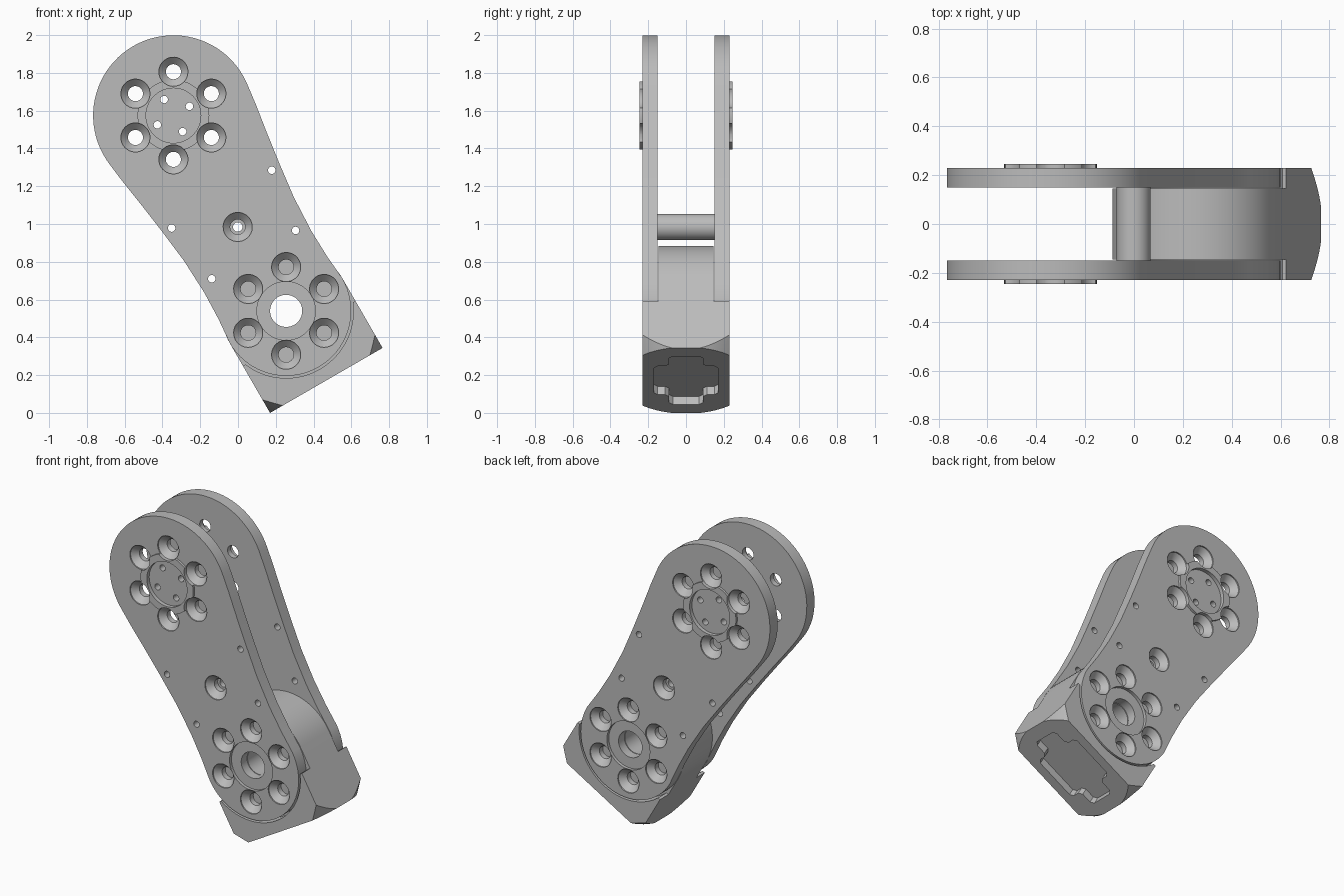
import bpy, bmesh
from math import sin, cos, pi, radians
from mathutils import Matrix, Vector

cube = bpy.data.objects.get("Cube")
if cube:
    bpy.data.objects.remove(cube, do_unlink=True)

grey = bpy.data.materials.new("machined_grey")
grey.use_nodes = True
grey.diffuse_color = (0.5, 0.5, 0.5, 1)
grey.node_tree.nodes["Principled BSDF"].inputs["Base Color"].default_value = (0.5, 0.5, 0.5, 1)

# The link is built upright around its lower joint, then leaned over
LEAN = Matrix.Translation((0.255, 0, 0.54)) @ Matrix.Rotation(radians(-30), 4, 'Y')
TOP = 1.194      # upper joint height along the link
PIN = 0.513      # spacer height along the link
BOLT_R = 0.232
IN, OUT = 0.15, 0.23


def arc(r, a0, a1, n, cz=0):
    return [(r * cos(radians(a0 + (a1 - a0) * i / n)),
             cz + r * sin(radians(a0 + (a1 - a0) * i / n))) for i in range(n + 1)]


def prism(bm, pts, y0, y1):
    """Extrude an x/z outline along y."""
    a = [bm.verts.new((x, y0, z)) for x, z in pts]
    b = [bm.verts.new((x, y1, z)) for x, z in pts]
    bm.faces.new(a)
    bm.faces.new(b[::-1])
    for i in range(len(a)):
        j = (i + 1) % len(a)
        bm.faces.new((a[i], b[i], b[j], a[j]))


def lathe(bm, profile, x=0, z=0, n=32, closed=False, turn=Matrix()):
    """Revolve (radius, y) points around a y axis; zero radius closes the end."""
    rings = []
    for r, y in profile:
        count = n if r else 1
        rings.append([bm.verts.new(turn @ Vector((x + r * cos(2 * pi * i / n), y, z + r * sin(2 * pi * i / n))))
                      for i in range(count)])
    pairs = list(zip(rings, rings[1:])) + ([(rings[-1], rings[0])] if closed else [])
    for a, b in pairs:
        for i in range(n):
            j = (i + 1) % n
            quad = [a[i % len(a)], a[j % len(a)], b[j % len(b)], b[i % len(b)]]
            bm.faces.new(list(dict.fromkeys(quad)))


def rod(bm, r, y0, y1, x=0, z=0, n=32):
    lathe(bm, [(0, y0), (r, y0), (r, y1), (0, y1)], x, z, n)


def make(name, bm):
    bmesh.ops.recalc_face_normals(bm, faces=bm.faces)
    me = bpy.data.meshes.new(name)
    bm.to_mesh(me)
    bm.free()
    me.materials.append(grey)
    ob = bpy.data.objects.new(name, me)
    bpy.context.collection.objects.link(ob)
    return ob


def carve(ob, bm, op='DIFFERENCE'):
    cutter = make("cutter", bm)
    cutter.hide_render = True
    mod = ob.modifiers.new("carve", 'BOOLEAN')
    mod.operation, mod.solver, mod.object = op, 'EXACT', cutter
    bpy.context.view_layer.objects.active = ob
    bpy.ops.object.modifier_apply(modifier=mod.name)
    bpy.data.objects.remove(cutter, do_unlink=True)


def finish(ob):
    ob.data.transform(LEAN)
    bpy.ops.object.select_all(action='DESELECT')
    ob.select_set(True)
    bpy.context.view_layer.objects.active = ob
    bpy.ops.object.shade_smooth_by_angle(angle=radians(30))


def bolt_circle(bm, s, cz):
    """Six countersunk holes around a joint."""
    for k in range(6):
        a = k * pi / 3
        countersink(bm, s, BOLT_R * cos(a), cz + BOLT_R * sin(a))


def countersink(bm, s, x, z):
    lathe(bm, [(0, s * 0.13), (0.04, s * 0.13), (0.04, s * 0.185), (0.077, s * 0.222),
               (0.077, s * 0.3), (0, s * 0.3)], x, z)


# Waisted side plate outline
flank = [(0.332, 0.14), (0.327, 0.3), (0.336, 0.5), (0.36, 0.7), (0.385, 0.88), (0.408, 1.03)]
outline = (arc(0.344, -180, 0, 36) + flank + arc(0.425, -8, 188, 44, TOP)
           + [(-x, z) for x, z in reversed(flank)])

for s, side in ((-1, "front"), (1, "back")):
    # Side plate with chamfered rim
    bm = bmesh.new()
    prism(bm, outline, s * IN, s * OUT)
    rim = [e for e in bm.edges if abs(e.verts[0].co.y - e.verts[1].co.y) < 1e-5]
    bmesh.ops.bevel(bm, geom=rim, offset=0.01, segments=1, affect='EDGES')
    plate = make(side + "_plate", bm)

    # Bolt holes, spacer screw, bearing bore, small side and hub holes
    bm = bmesh.new()
    bolt_circle(bm, s, 0)
    bolt_circle(bm, s, TOP)
    countersink(bm, s, 0, PIN)
    lathe(bm, [(0, s * 0.1), (0.085, s * 0.1), (0.085, s * 0.21), (0.155, s * 0.21),
               (0.155, s * 0.3), (0, s * 0.3)], n=48)
    for m in (-1, 1):
        rod(bm, 0.02, s * 0.1, s * 0.3, m * 0.256, 0.344, 16)
        rod(bm, 0.02, s * 0.1, s * 0.3, m * 0.306, 0.683, 16)
    for x, z in arc(0.098, 0, 270, 3, TOP):
        rod(bm, 0.02, s * 0.1, s * 0.3, x, z, 16)
    carve(plate, bm)

    # Shallow hub pocket
    bm = bmesh.new()
    rod(bm, 0.145, s * 0.22, s * 0.3, 0, TOP, 48)
    carve(plate, bm)
    finish(plate)

    # Raised hub ring, notched by the bolt heads
    bm = bmesh.new()
    lathe(bm, [(0.145, s * 0.228), (0.19, s * 0.228), (0.19, s * 0.245), (0.145, s * 0.245)],
          0, TOP, 48, closed=True)
    ring = make(side + "_hub_ring", bm)
    bm = bmesh.new()
    bolt_circle(bm, s, TOP)
    carve(ring, bm)
    finish(ring)

# Base body: rounded tongue between the plates, full-width foot below
bm = bmesh.new()
prism(bm, arc(0.344, 0, 180, 40) + [(-0.344, -0.425), (0.344, -0.425)], -OUT, OUT)
body = make("base_body", bm)
shoulder = arc(0.356, 202.8, 337.2, 36) + [(0.5, -0.138), (0.5, 0.5), (-0.5, 0.5), (-0.5, -0.138)]
bm = bmesh.new()
for s in (-1, 1):
    prism(bm, shoulder, s * 0.145, s * 0.3)
carve(body, bm)

# Conical trimming of the foot corners
bm = bmesh.new()
lathe(bm, [(0, -0.505), (0.29, -0.505), (0.538, -0.185), (0.538, 0.6), (0, 0.6)],
      n=96, turn=Matrix.Rotation(radians(90), 4, 'X'))
carve(body, bm, 'INTERSECT')

# Through bore
bm = bmesh.new()
rod(bm, 0.085, -0.3, 0.3, n=48)
carve(body, bm)

# Cross-shaped socket under the foot
quarter = [(0.255, 0.07), (0.235, 0.09), (0.17, 0.09), (0.15, 0.11), (0.15, 0.15), (0.13, 0.17)]
half = quarter + [(-x, y) for x, y in reversed(quarter)]
cross = half + [(-x, -y) for x, y in half]
bm = bmesh.new()
prism(bm, cross, -0.5, -0.375)
bm.transform(Matrix(((1, 0, 0, 0), (0, 0, 1, 0), (0, 1, 0, 0), (0, 0, 0, 1))))
carve(body, bm)
finish(body)

# Hollow spacer between the plates
bm = bmesh.new()
lathe(bm, [(0.025, -IN), (0.07, -IN), (0.07, IN), (0.025, IN)], 0, PIN, 40, closed=True)
finish(make("spacer", bm))
